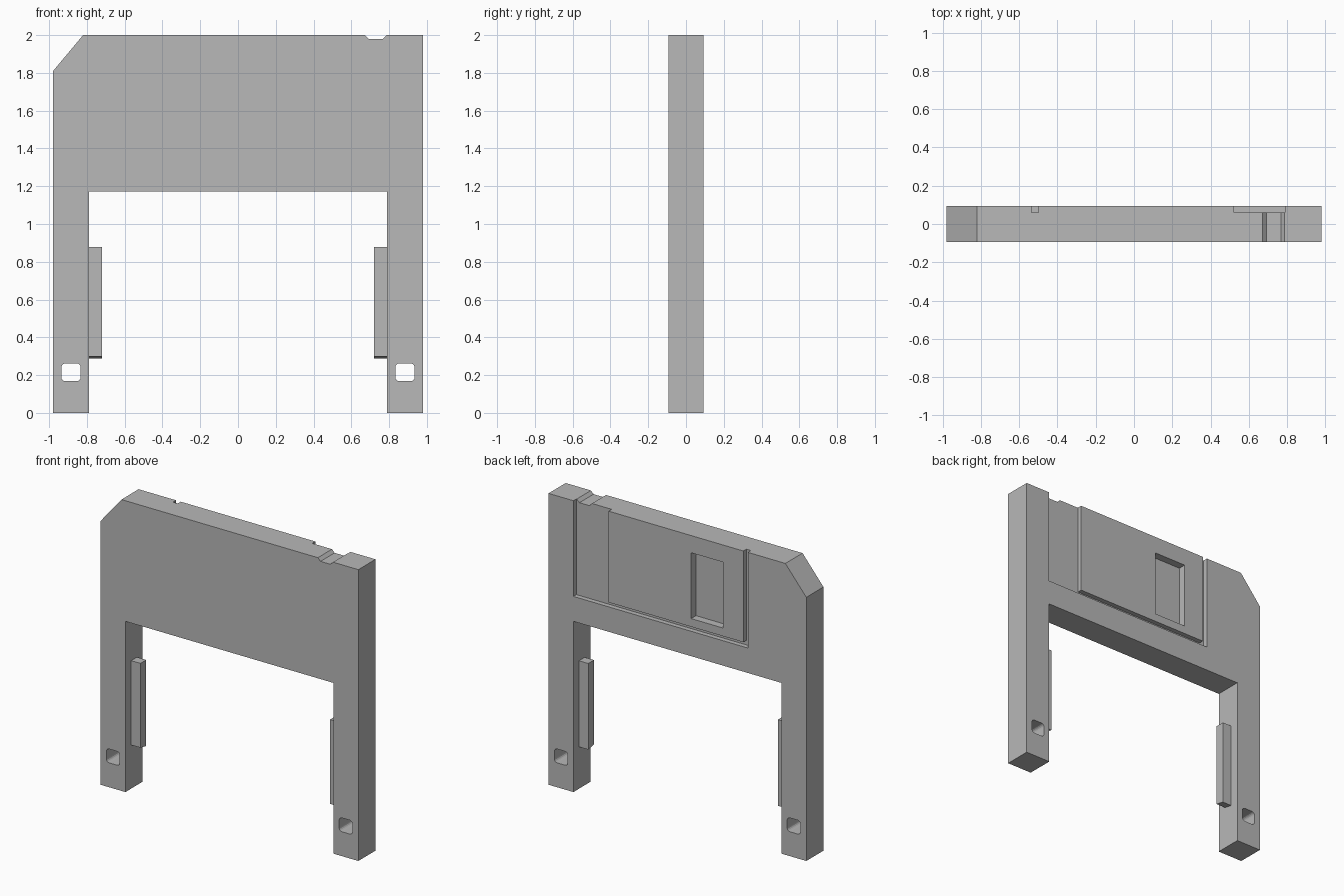
import bpy, bmesh
from math import sin, cos, pi

cube = bpy.data.objects.get("Cube")
if cube:
    bpy.data.objects.remove(cube, do_unlink=True)

grey = bpy.data.materials.new("plain grey")
grey.use_nodes = True
colour = (0.48, 0.48, 0.48, 1)
grey.diffuse_color = colour
grey.node_tree.nodes["Principled BSDF"].inputs["Base Color"].default_value = colour

HALF_W, HALF_D, TOP = 0.979, 0.093, 2.0
LEG_IN, FLOOR = 0.79, 0.06


def prism(name, outline, y0, y1):
    """Extrude an (x, z) outline from y0 to y1."""
    bm = bmesh.new()
    face = bm.faces.new([bm.verts.new((x, y0, z)) for x, z in outline])
    ext = bmesh.ops.extrude_face_region(bm, geom=[face])
    verts = [v for v in ext["geom"] if isinstance(v, bmesh.types.BMVert)]
    bmesh.ops.translate(bm, verts=verts, vec=(0, y1 - y0, 0))
    bmesh.ops.recalc_face_normals(bm, faces=bm.faces)
    mesh = bpy.data.meshes.new(name)
    bm.to_mesh(mesh)
    bm.free()
    mesh.materials.append(grey)
    obj = bpy.data.objects.new(name, mesh)
    bpy.context.collection.objects.link(obj)
    return obj


def rect(x0, x1, z0, z1):
    return [(x0, z0), (x1, z0), (x1, z1), (x0, z1)]


def rounded_rect(cx, cz, w, h, r, steps=4):
    pts = []
    for i, (sx, sz) in enumerate([(1, 1), (-1, 1), (-1, -1), (1, -1)]):
        for k in range(steps + 1):
            a = (i + k / steps) * pi / 2
            pts.append((cx + sx * (w / 2 - r) + r * cos(a),
                        cz + sz * (h / 2 - r) + r * sin(a)))
    return pts


def cut(target, cutter):
    cutter.hide_render = True
    mod = target.modifiers.new("cut", "BOOLEAN")
    mod.operation = "DIFFERENCE"
    mod.solver = "EXACT"
    mod.object = cutter
    bpy.context.view_layer.objects.active = target
    bpy.ops.object.modifier_apply(modifier=mod.name)
    bpy.data.objects.remove(cutter, do_unlink=True)


# Arch-shaped body with clipped corner and a shallow notch in the top edge
body = prism("body", [
    (-HALF_W, 0), (-LEG_IN, 0), (-LEG_IN, 1.172), (LEG_IN, 1.172),
    (LEG_IN, 0), (HALF_W, 0), (HALF_W, TOP),
    (0.787, TOP), (0.767, 1.98), (0.692, 1.98), (0.672, TOP),
    (-0.82, TOP), (-HALF_W, 1.81)], -HALF_D, HALF_D)

# Shutter recess in the back, open at the top
cut(body, prism("recess_cutter", rect(-0.535, LEG_IN, 1.343, 2.1), FLOOR, 0.2))

# Sliding shutter, flush with the back
shutter = prism("shutter", rect(-0.5, 0.522, 1.374, TOP), FLOOR, HALF_D)

# Window through the shutter, pocketed into the body
for part in (body, shutter):
    cut(part, prism("window_cutter", rect(-0.348, -0.104, 1.43, 1.882), 0.04, 0.2))

for side, label in ((-1, "right"), (1, "left")):
    # Rounded hole through the foot of each leg
    cut(body, prism("hole_cutter",
                    rounded_rect(side * 0.884, 0.215, 0.102, 0.095, 0.022), -0.3, 0.3))
    # Guide rail on the inner leg face, its underside sloping down to the back
    xs = sorted((side * LEG_IN, side * 0.72))
    rail = prism(label + "_rail", rect(*xs, 0.287, 0.878), -0.03, 0.032)
    for v in rail.data.vertices:
        if v.co.y < 0 and v.co.z < 0.5:
            v.co.z += 0.012
